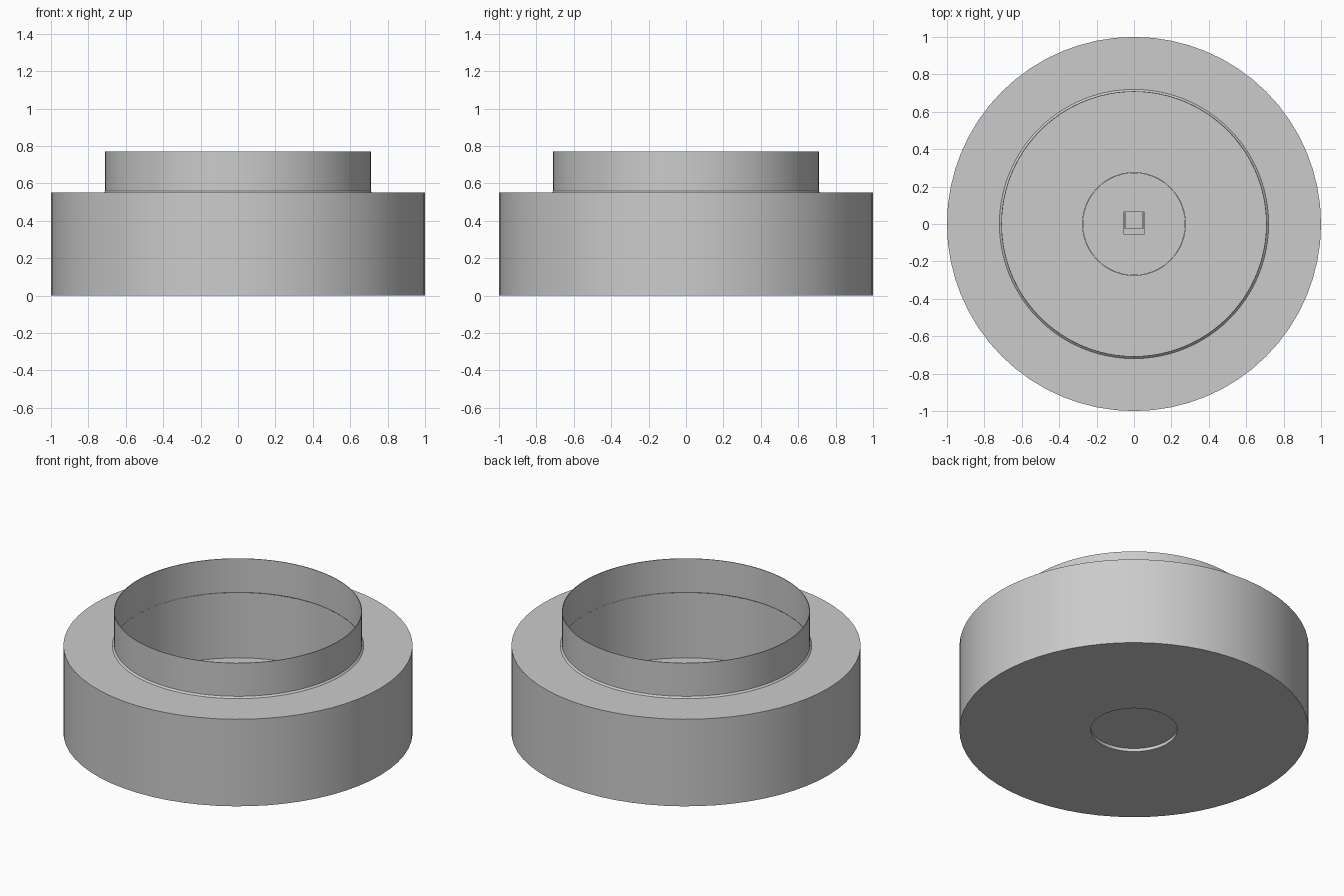
import bpy
import bmesh
from math import radians
from mathutils import Matrix, Vector

if "Cube" in bpy.data.objects:
    bpy.data.objects.remove(bpy.data.objects["Cube"], do_unlink=True)

grey = bpy.data.materials.new("light_grey")
grey.use_nodes = True
COLOUR = (0.6, 0.6, 0.6, 1)
grey.diffuse_color = COLOUR
grey.node_tree.nodes["Principled BSDF"].inputs["Base Color"].default_value = COLOUR


def add_object(name, bm):
    bmesh.ops.recalc_face_normals(bm, faces=bm.faces)
    mesh = bpy.data.meshes.new(name)
    bm.to_mesh(mesh)
    bm.free()
    mesh.materials.append(grey)
    obj = bpy.data.objects.new(name, mesh)
    bpy.context.collection.objects.link(obj)
    return obj


def lathe(name, profile, steps):
    """Revolve a closed (radius, height) profile about z."""
    bm = bmesh.new()
    verts = [bm.verts.new((r, 0, z)) for r, z in profile]
    edges = [bm.edges.new((a, b)) for a, b in zip(verts, verts[1:] + verts[:1])]
    bmesh.ops.spin(bm, geom=verts + edges, cent=(0, 0, 0), axis=(0, 0, 1),
                   angle=radians(360), steps=steps, use_merge=True)
    bmesh.ops.remove_doubles(bm, verts=bm.verts, dist=0.0001)
    obj = add_object(name, bm)
    bpy.ops.object.select_all(action="DESELECT")
    obj.select_set(True)
    bpy.context.view_layer.objects.active = obj
    bpy.ops.object.shade_smooth_by_angle(angle=radians(30))
    return obj


def box(name, low, high):
    low, high = Vector(low), Vector(high)
    bm = bmesh.new()
    place = Matrix.Translation((low + high) / 2) @ Matrix.Diagonal((high - low).to_4d())
    place[3][3] = 1
    bmesh.ops.create_cube(bm, size=1, matrix=place)
    return add_object(name, bm)


# Round housing: deep well, stepped seat and opening in the floor
lathe("housing", [(1, 0), (1, 0.55), (0.712, 0.55), (0.712, 0.14),
                  (0.275, 0.14), (0.275, 0.02), (0.248, 0.02), (0.248, 0)], 64)

# Thin upright collar with a flared foot
lathe("collar", [(0.72, 0.55), (0.71, 0.56), (0.71, 0.77),
                 (0.706, 0.77), (0.706, 0.56), (0.712, 0.55)], 96)

# Disc resting on the seat in the floor
lathe("floor_disc", [(0, 0.02), (0.274, 0.02), (0.274, 0.03), (0, 0.03)], 64)

# Small connector in the middle of the disc
BASE = 0.03
box("connector_body", (-0.045, -0.025, BASE), (0.045, 0.066, 0.075))
box("connector_board", (-0.055, -0.057, BASE), (0.055, -0.025, 0.04))
for side, x in (("right", -0.055), ("left", 0.047)):
    box(side + "_connector_rail", (x, -0.025, BASE), (x + 0.008, 0.066, 0.06))
for i in range(3):
    x = 0.036 * (i - 1)
    box("connector_pin_" + str(i + 1), (x - 0.005, -0.045, 0.04), (x + 0.005, -0.035, 0.048))
